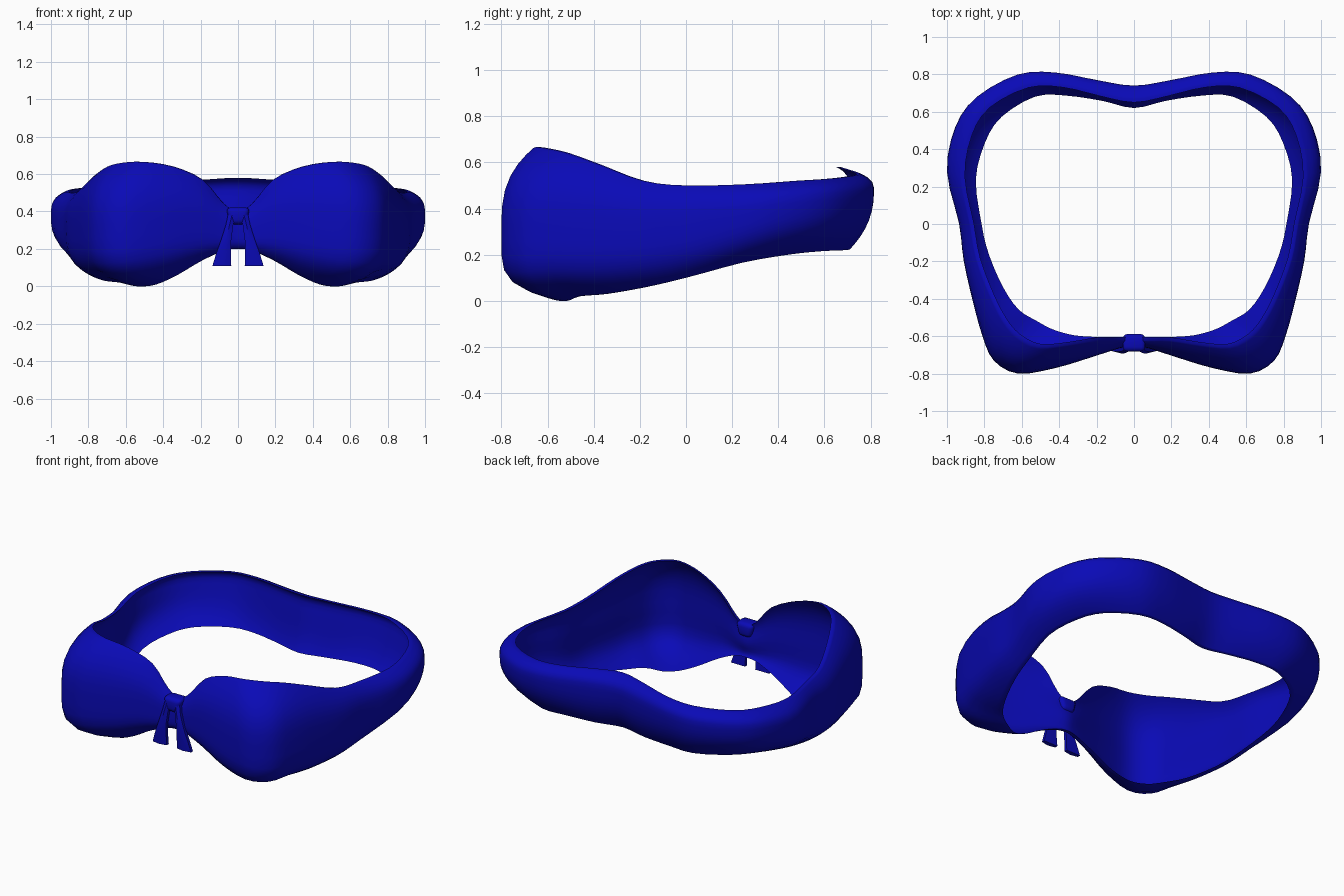
import bpy, bmesh, math
from mathutils import Vector

cube = bpy.data.objects.get("Cube")
if cube:
    bpy.data.objects.remove(cube, do_unlink=True)

# One cloth colour
BLUE = (0.003, 0.003, 0.47, 1.0)
cloth = bpy.data.materials.new("royal_blue_cloth")
cloth.use_nodes = True
cloth.diffuse_color = BLUE
cloth.node_tree.nodes["Principled BSDF"].inputs["Base Color"].default_value = BLUE


def make_object(name, bm, angle=45):
    """Turn a bmesh into a smooth shaded object of the cloth material."""
    bmesh.ops.recalc_face_normals(bm, faces=bm.faces)
    mesh = bpy.data.meshes.new(name)
    bm.to_mesh(mesh)
    bm.free()
    mesh.materials.append(cloth)
    obj = bpy.data.objects.new(name, mesh)
    bpy.context.collection.objects.link(obj)
    bpy.ops.object.select_all(action="DESELECT")
    obj.select_set(True)
    bpy.context.view_layer.objects.active = obj
    bpy.ops.object.shade_smooth_by_angle(angle=math.radians(angle))
    return obj


def catmull(a, b, c, d, t):
    return [0.5 * (2 * q + (r - p) * t + (2 * p - 5 * q + 4 * r - s) * t * t
                   + (3 * q - p - 3 * r + s) * t ** 3)
            for p, q, r, s in zip(a, b, c, d)]


def bridge(bm, columns, closed):
    """Skin neighbouring closed cross-sections with quads."""
    count = len(columns)
    for i in range(count if closed else count - 1):
        one, two = columns[i], columns[(i + 1) % count]
        for j in range(len(one)):
            k = (j + 1) % len(one)
            bm.faces.new((one[j], two[j], two[k], one[k]))


# Half girth from front centre to back centre:
# widest x, widest y, bottom z, top z, bottom tuck, top tuck
HALF = [
    (0, -.65, .20, .40, .03, .03),
    (.08, -.665, .19, .44, .04, .04),
    (.22, -.71, .14, .57, .09, .09),
    (.42, -.77, .06, .64, .18, .14),
    (.62, -.80, .01, .665, .28, .18),
    (.75, -.73, .0, .66, .29, .18),
    (.81, -.60, .02, .64, .22, .14),
    (.86, -.42, .03, .59, .16, .10),
    (.91, -.20, .06, .52, .12, .07),
    (.935, 0, .10, .50, .10, .06),
    (1.0, .28, .165, .505, .14, .08),
    (.955, .52, .20, .52, .16, .08),
    (.84, .68, .215, .53, .15, .07),
    (.62, .80, .22, .545, .13, .07),
    (.42, .81, .225, .555, .12, .07),
    (.20, .77, .22, .57, .095, .07),
    (0, .74, .22, .58, .10, .07),
]
ROWS = 14
STEPS = 3


def cross_section(bm, station):
    """Closed loop: outer wall going up, inner wall coming down, rolled rims."""
    x, y, low, high, tuck_low, tuck_high = station
    inward = -Vector((x, y, 0)).normalized()
    peak = 0.62 + 0.2 * y
    loop = []
    for side in (0, 1):
        for j in range(ROWS + 1):
            turn = math.pi * (j if side == 0 else ROWS - j) / ROWS
            t = (1 - math.cos(turn)) / 2
            if t < peak:
                tuck = tuck_low * ((peak - t) / peak) ** (4 - 2 * y)
            else:
                tuck = tuck_high * ((t - peak) / (1 - peak)) ** 3
            thick = side * (0.02 + 0.035 * math.sin(math.pi * t))
            z = low + (high - low) * t
            loop.append(bm.verts.new(Vector((x, y, z)) + inward * (tuck + thick)))
    return loop


# Moulded cups and back band as one continuous lofted ring
ring = HALF + [(-s[0],) + s[1:] for s in HALF[-2:0:-1]]
total = len(ring)
bm = bmesh.new()
sections = []
for i in range(total):
    near = [ring[(i + k) % total] for k in (-1, 0, 1, 2)]
    for step in range(STEPS):
        sections.append(cross_section(bm, catmull(*near, step / STEPS)))
bridge(bm, sections, closed=True)
make_object("cups_and_band", bm, 60)

# Gathered knot wrapped round the front centre
bm = bmesh.new()
bmesh.ops.create_cube(bm, size=1)
for v in bm.verts:
    flare = 0.13 if v.co.z > 0 else 0.085
    v.co = Vector((v.co.x * flare, -0.635 + v.co.y * 0.095, 0.376 + v.co.z * 0.09))
bmesh.ops.bevel(bm, geom=bm.edges[:], offset=0.025, segments=3,
                profile=0.5, affect="EDGES")
make_object("knot", bm, 60)


def ribbon_tail(name, side):
    """Flat hanging tail that flares towards its cut end."""
    # inner x, outer x, z, front y
    rows = [(.005, .05, .40, -.67), (.025, .065, .33, -.68),
            (.036, .09, .25, -.683), (.038, .115, .18, -.68),
            (.036, .137, .108, -.675)]
    bm = bmesh.new()
    loops = []
    for inner, outer, z, y in rows:
        middle = (inner + outer) / 2
        corners = [(inner, y), (middle, y - 0.01), (outer, y),
                   (outer, y + 0.02), (inner, y + 0.02)]
        loops.append([bm.verts.new((side * cx, cy, z)) for cx, cy in corners])
    bridge(bm, loops, closed=False)
    bm.faces.new(loops[0])
    bm.faces.new(loops[-1])
    return make_object(name, bm, 40)


ribbon_tail("left_ribbon_tail", 1)
ribbon_tail("right_ribbon_tail", -1)
